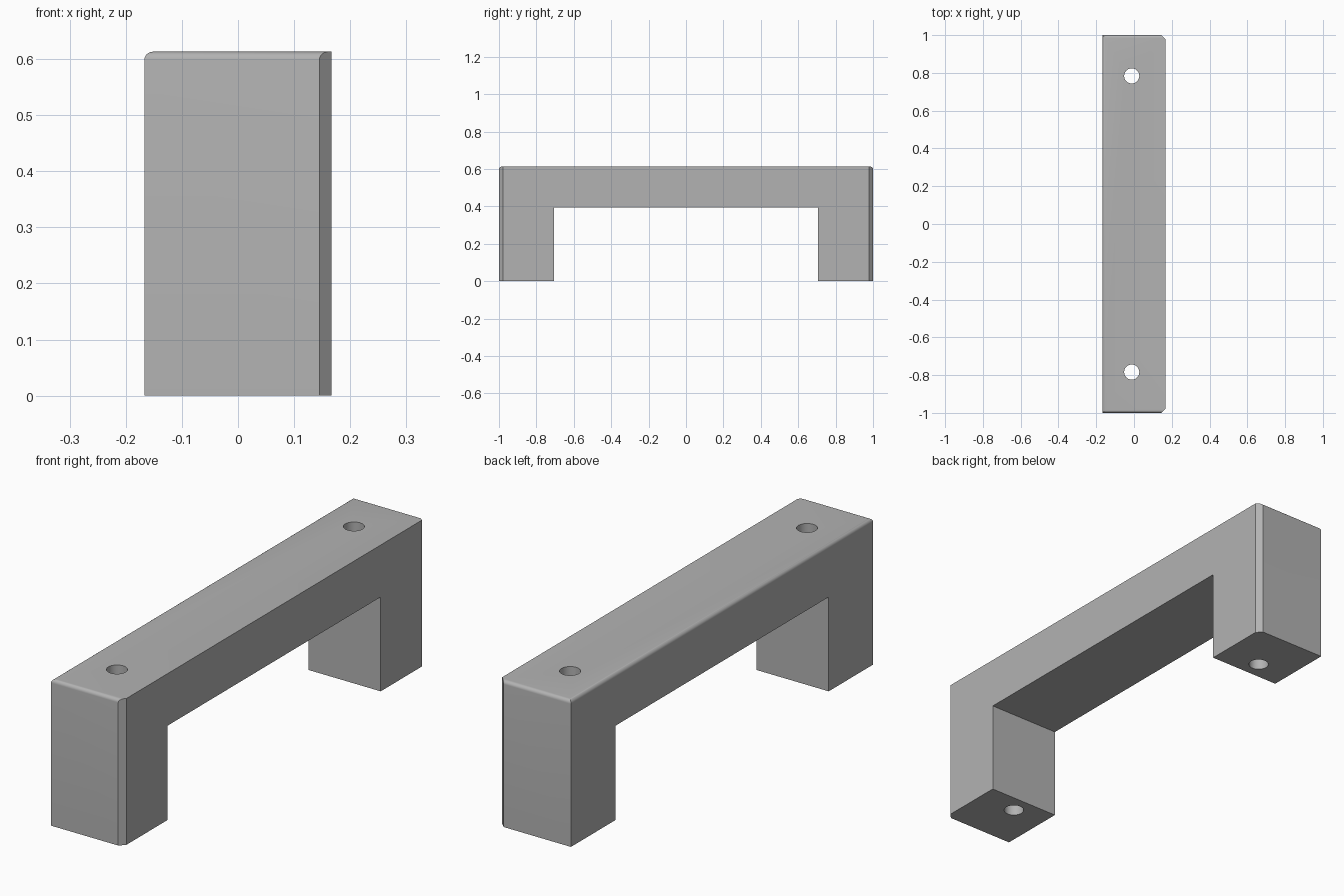
import bpy, bmesh
from mathutils import Vector

cube = bpy.data.objects.get("Cube")
if cube:
    bpy.data.objects.remove(cube, do_unlink=True)

HALF_W, HALF_L, HEIGHT = 0.167, 1.0, 0.613
INNER, UNDERSIDE = 0.706, 0.395
ROUND, CHAMFER = 0.015, 0.022
HOLE_X, HOLE_Y, HOLE_R = -0.012, 0.784, 0.04

# Plain grey material
grey = bpy.data.materials.new("plain grey")
grey.use_nodes = True
colour = (0.45, 0.45, 0.45, 1)
grey.diffuse_color = colour
grey.node_tree.nodes["Principled BSDF"].inputs["Base Color"].default_value = colour

# Bridge-shaped side profile, extruded across the width
half = [(INNER, UNDERSIDE), (INNER, 0), (HALF_L, 0), (HALF_L, HEIGHT)]
outline = half + [(-y, z) for y, z in reversed(half)]
bm = bmesh.new()
face = bm.faces.new([bm.verts.new((-HALF_W, y, z)) for y, z in outline])
side = bmesh.ops.extrude_face_region(bm, geom=[face])["geom"]
bmesh.ops.translate(bm, vec=(2 * HALF_W, 0, 0),
                    verts=[v for v in side if isinstance(v, bmesh.types.BMVert)])
bmesh.ops.recalc_face_normals(bm, faces=bm.faces)

# Rounded top edges on both ends and the -x side
def is_rounded(edge):
    on_top = all(abs(v.co.z - HEIGHT) < 1e-4 for v in edge.verts)
    return on_top and not all(v.co.x > 0 for v in edge.verts)

bmesh.ops.bevel(bm, geom=[e for e in bm.edges if is_rounded(e)], offset=ROUND,
                segments=6, profile=0.5, affect='EDGES')

# Flat vertical chamfers on the two +x corners
for s in (-1, 1):
    cut = bmesh.ops.bisect_plane(
        bm, geom=bm.verts[:] + bm.edges[:] + bm.faces[:],
        plane_co=Vector((HALF_W - CHAMFER, s * HALF_L, 0)),
        plane_no=Vector((1, s, 0)), clear_outer=True)["geom_cut"]
    bmesh.ops.contextual_create(
        bm, geom=[e for e in cut if isinstance(e, bmesh.types.BMEdge)])
bmesh.ops.recalc_face_normals(bm, faces=bm.faces)

mesh = bpy.data.meshes.new("handle")
bm.to_mesh(mesh)
bm.free()
handle = bpy.data.objects.new("handle", mesh)
bpy.context.collection.objects.link(handle)
mesh.materials.append(grey)

# Screw holes straight through both legs
for s, name in ((-1, "front"), (1, "back")):
    bpy.ops.mesh.primitive_cylinder_add(vertices=48, radius=HOLE_R, depth=2 * HEIGHT,
                                        location=(HOLE_X, s * HOLE_Y, HEIGHT / 2))
    cutter = bpy.context.object
    cutter.name = name + "_hole_cutter"
    cutter.data.materials.append(grey)
    bpy.context.view_layer.objects.active = handle
    hole = handle.modifiers.new(name + "_hole", 'BOOLEAN')
    hole.operation, hole.solver, hole.object = 'DIFFERENCE', 'EXACT', cutter
    bpy.ops.object.modifier_apply(modifier=hole.name)
    bpy.data.objects.remove(cutter, do_unlink=True)

# Smooth rounds and holes, crisp corners
bpy.ops.object.select_all(action='DESELECT')
handle.select_set(True)
bpy.context.view_layer.objects.active = handle
bpy.ops.object.shade_smooth_by_angle(angle=0.52)
